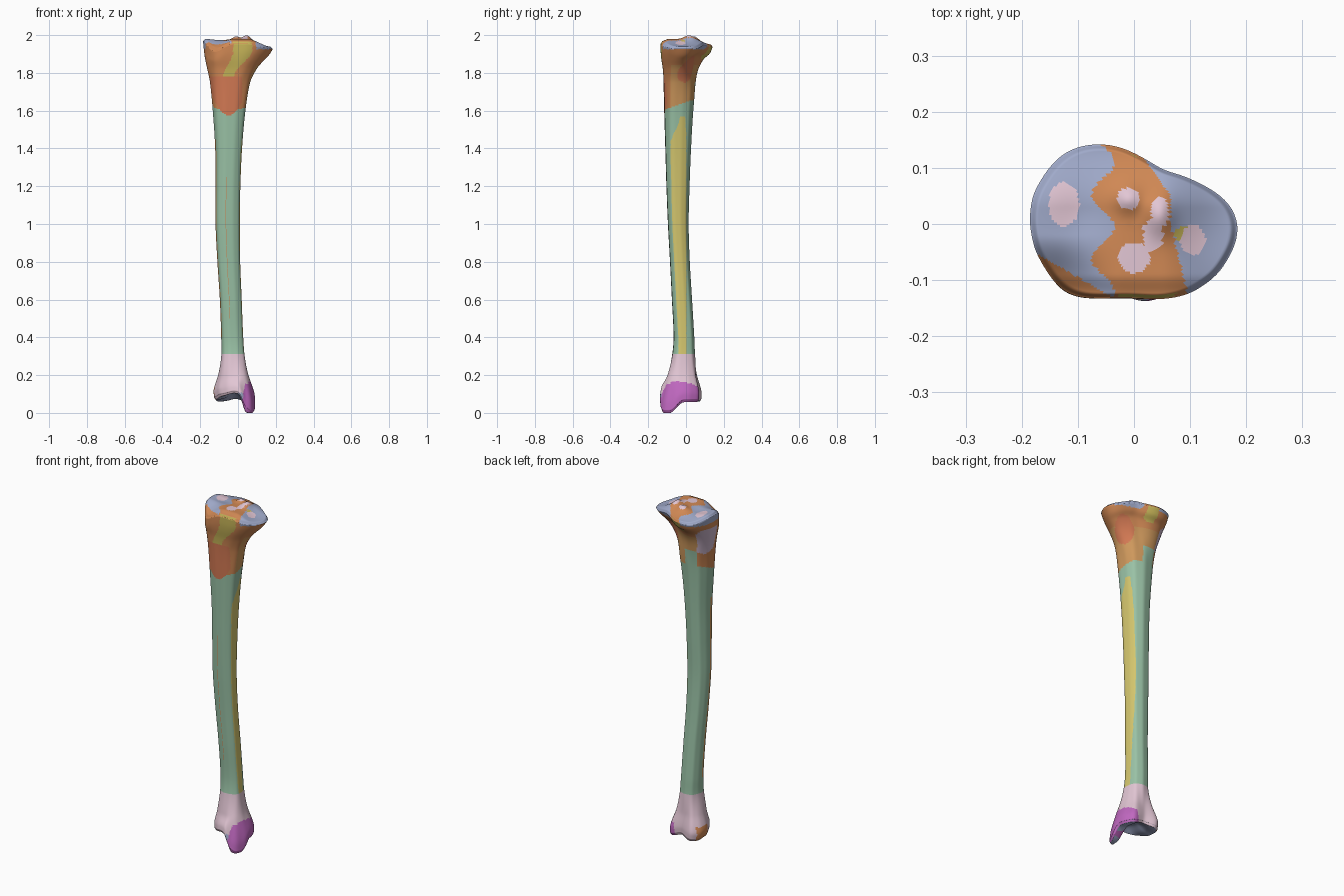
import bpy, bmesh, math

cube = bpy.data.objects.get("Cube")
if cube:
    bpy.data.objects.remove(cube, do_unlink=True)

SIDES, RINGS, CAP = 160, 280, 36
BASE, RIM = 0.08, 1.94

# Flat colours as display RGB
COLOURS = {
    "shaft_green": (154, 194, 166), "strip_yellow": (212, 198, 110),
    "tubercle_olive": (198, 180, 88), "head_orange": (208, 136, 84),
    "tuberosity_rust": (212, 122, 84), "neck_tan": (206, 152, 92),
    "joint_blue": (160, 170, 202), "ankle_pink": (226, 198, 212),
    "ankle_purple": (192, 104, 192), "facet_lavender": (206, 184, 206),
}
NAMES = list(COLOURS)

# Bounds of the bone by height: z, x min, x max, y min, y max
BOUNDS = [
    (.08, -.127, .092, -.140, .088), (.12, -.130, .088, -.132, .088),
    (.2, -.108, .056, -.1, .065), (.3, -.09, .036, -.075, .05),
    (.4, -.09, .028, -.066, .045), (.6, -.097, .02, -.075, .033),
    (.8, -.11, .012, -.085, .021), (1, -.12, .01, -.096, .015),
    (1.2, -.12, .013, -.104, .02), (1.4, -.122, .022, -.11, .028),
    (1.6, -.135, .04, -.116, .04), (1.75, -.15, .066, -.12, .055),
    (1.82, -.164, .1, -.124, .068), (1.87, -.176, .14, -.132, .095),
    (1.9, -.181, .163, -.135, .125), (1.94, -.186, .186, -.135, .143),
]

# Cross-sections in a unit box
FOOT = [(.35, -1), (.8, -.85), (1, -.3), (.95, .35), (.68, .85), (0, .75),
        (-.6, 1), (-.96, .6), (-1, .12), (-.72, -.5), (-.3, -.8)]
SHAFT = [(-.3, -1), (.45, -.95), (.92, -.65), (1, -.35), (.94, .25),
         (.72, .75), (.1, 1), (-.6, .85), (-.9, .3), (-1, -.2), (-.8, -.75)]
HEAD = [(-1, 0), (-.97, .35), (-.81, .7), (-.65, .91), (-.43, 1), (-.16, .98),
        (.11, .8), (.27, .66), (.49, .58), (.76, .4), (.92, .22), (1, -.03),
        (.97, -.3), (.81, -.67), (.54, -.93), (.27, -1), (0, -.97),
        (-.54, -.98), (-.7, -.88), (-.84, -.62), (-.95, -.36)]

# Pink spots on the knee surface: centre and radii
SPOTS = [(-.125, .035, .027, .039), (-.01, .045, .02, .02), (.105, -.028, .022, .027),
         (.046, .02, .016, .028), (.034, -.02, .018, .03), (.0, -.06, .028, .028)]


def smooth(a, b, v):
    t = min(max((v - a) / (b - a), 0), 1)
    return t * t * (3 - 2 * t)


def bump(x, y, cx, cy, rx, ry):
    return math.exp(-((x - cx) / rx) ** 2 - ((y - cy) / ry) ** 2)


def radii(points):
    """Distance from the centre to the outline at every ring angle."""
    result = []
    for k in range(SIDES):
        a = math.tau * k / SIDES
        dx, dy = math.cos(a), math.sin(a)
        for (ax, ay), (bx, by) in zip(points, points[1:] + points[:1]):
            ca, cb = dx * ay - dy * ax, dx * by - dy * bx
            if ca * cb <= 0 and ca != cb:
                t = ca / (ca - cb)
                r = (ax + (bx - ax) * t) * dx + (ay + (by - ay) * t) * dy
                if r > 0:
                    result.append(r)
                    break
    for _ in range(15):
        result = [(result[i - 1] + 2 * result[i] + result[(i + 1) % SIDES]) / 4
                  for i in range(SIDES)]
    return result


FOOT_R, SHAFT_R, HEAD_R = radii(FOOT), radii(SHAFT), radii(HEAD)


def bounds(z):
    """Hermite interpolation of the bounds at a height."""
    i = max(k for k in range(len(BOUNDS) - 1) if BOUNDS[k][0] <= max(z, BASE))
    p, q = BOUNDS[i], BOUNDS[i + 1]
    o, n = BOUNDS[max(i - 1, 0)], BOUNDS[min(i + 2, len(BOUNDS) - 1)]
    d = q[0] - p[0]
    t = (z - p[0]) / d
    out = []
    for c in range(1, 5):
        m0 = (q[c] - o[c]) / (q[0] - o[0]) * d
        m1 = (n[c] - p[c]) / (n[0] - p[0]) * d
        s = t * t * (3 - 2 * t)
        out.append(p[c] * (1 - s) + q[c] * s
                   + m0 * t * (1 - t) ** 2 - m1 * t * t * (1 - t))
    return out


def section(z):
    x0, x1, y0, y1 = bounds(z)
    low, high = 1 - smooth(.1, .32, z), smooth(1.65, 1.9, z)
    pts = []
    for k in range(SIDES):
        a = math.tau * k / SIDES
        r = (FOOT_R[k] * low + HEAD_R[k] * high + SHAFT_R[k] * (1 - low - high))
        pts.append(((x0 + x1) / 2 + (x1 - x0) / 2 * r * math.cos(a),
                    (y0 + y1) / 2 + (y1 - y0) / 2 * r * math.sin(a)))
    return pts


def plateau(x, y):
    """Height of the knee surface: sloping, two dishes, two central spines."""
    h = 1.98 - .04 * smooth(.05, .18, x) - .03 * smooth(.03, .14, y)
    h -= .045 * smooth(.02, .14, -x) * smooth(.02, .12, -y)
    h -= .012 * smooth(.09, .13, -y)
    h -= .012 * bump(x, y, -.09, .02, .05, .06) + .008 * bump(x, y, .11, -.02, .05, .06)
    return h + .02 * bump(x, y, .046, .015, .025, .035) + .015 * bump(x, y, -.01, .045, .025, .025)


def sole(x, y):
    """Height of the ankle surface: an arch beside a hanging inner lobe."""
    inner = smooth(.0, .045, x)
    front = 1 - smooth(-.09, -.01, y)
    return (.07 + .035 * bump(x, y, -.015, -.04, .045, .1)
            - .014 * inner - .058 * inner * front
            + (1 - inner) * (.016 * front - .01 * smooth(.0, .06, y))
            + .03 * inner * smooth(.115, .15, -y))


def knee_colour(x, y):
    for cx, cy, rx, ry in SPOTS:
        if ((x - cx) / rx) ** 2 + ((y - cy) / ry) ** 2 < 1:
            return "ankle_pink"
    if math.hypot(x - .087, y + .018) < .014:
        return "tubercle_olive"
    right = .065 - (.25 * y if y < 0 else .7 * max(y - .05, 0))
    left = -.055 + .02 * math.cos(math.tau * (y - .11) / .115)
    if x > right or (x < left and y > -.055 - .57 * (x + .17)):
        return "joint_blue"
    return "head_orange"


def ankle_colour(x, y, z, n):
    edge = .022 + .15 * max(z - .06, 0)
    if n.z < -.7 or (z < .105 and -.015 < x < edge and y < 0):
        return "joint_blue"
    if x > edge and z < .166 - 3 * (y + .035) ** 2:
        return "ankle_purple"
    if z < .14 and n.x < -.45 and -.02 < y < .06:
        return "head_orange"
    return "ankle_pink"


def skin_colour(x, y, z, n):
    """Colour name of the face at a point with normal n."""
    if z < .31:
        return ankle_colour(x, y, z, n)
    # Front and back tubercles below the knee rim
    mid = -.05 + .075 * smooth(1.78, 1.92, z)
    if z > 1.78 and n.y < -.2 and n.z < .6 and abs(x - mid) < .03 + .02 * smooth(1.8, 1.92, z):
        return "tubercle_olive"
    if 1.87 < z < 1.97 and n.z < .4 and y > .08 and abs(x + .025) < .03:
        return "tubercle_olive"
    if z > 1.925 or (z > 1.9 and n.z > .6):
        return knee_colour(x, y)
    if 1.73 + 12 * (y - .01) ** 2 < z < 1.89 and n.x < -.4 and -.04 < y < .075:
        return "facet_lavender"
    # Tuberosity, inner patch and neck
    if 1.575 + 14 * (x + .05) ** 2 < z < 1.78 and n.y < -.1 and y < -.06 and x < .022:
        return "tuberosity_rust"
    across = (y - x) / math.sqrt(2) + .045
    if n.x + n.y > .4 and (across / .05) ** 2 + ((z - 1.82) / .07) ** 2 < 1:
        return "tuberosity_rust"
    if z > 1.84:
        return "head_orange"
    if z > 1.645 + .35 * min(y, .02):
        if n.x < -.4 or n.y < -.5:
            return "head_orange"
        if z > 1.75 or n.y < .2 or not -.1 < x < -.025:
            return "neck_tan"
    # Shaft strip on the inner face and thin muscle lines
    x0, x1, y0, y1 = bounds(z)
    back = .002 - .006 * smooth(1.45, 1.57, z)
    front = -.04 - .042 * smooth(.35, .95, z) + .05 * smooth(1.42, 1.57, z)
    if z < 1.57 and n.x > .3 and n.y > -.5 and front < y < back:
        return "strip_yellow"
    angle = math.atan2((y - (y0 + y1) / 2) / (y1 - y0), (x - (x0 + x1) / 2) / (x1 - x0))
    if .4 < z < 1.45 and -2.98 < angle < -2.68:
        return "neck_tan"
    if .5 < z < 1.25 and abs(angle + 1.72) < .02:
        return "head_orange"
    return "shaft_green"


# Bone surface as stacked rings, closed by two sculpted end caps
bm = bmesh.new()
rings = []


def add_ring(points):
    rings.append([bm.verts.new(p) for p in points])


def cap_rings(z, height, order):
    outline = section(z)
    cx = sum(p[0] for p in outline) / SIDES
    cy = sum(p[1] for p in outline) / SIDES
    for k in order:
        s = math.cos(math.pi / 2 * k / CAP) ** .9
        pts = [(cx + (x - cx) * s, cy + (y - cy) * s) for x, y in outline]
        drop = .012 * smooth(.93, 1, s)
        add_ring([(x, y, height(x, y) + (drop if z < 1 else -drop)) for x, y in pts])


cap_rings(BASE, sole, range(CAP - 1, 0, -1))
for i in range(RINGS + 1):
    z = BASE + (RIM - BASE) * i / RINGS
    foot, head = 1 - smooth(BASE, .2, z), smooth(1.82, RIM, z)
    add_ring([(x, y, z + foot * (sole(x, y) + .012 - BASE)
               + head * (plateau(x, y) - .012 - RIM)) for x, y in section(z)])
cap_rings(RIM, plateau, range(1, CAP))

for a, b in zip(rings, rings[1:]):
    for k in range(SIDES):
        j = (k + 1) % SIDES
        bm.faces.new((a[k], a[j], b[j], b[k]))
bm.faces.new(rings[0][::-1])
bm.faces.new(rings[-1])
bm.normal_update()
for f in bm.faces:
    f.smooth = True
    c = f.calc_center_median()
    f.material_index = NAMES.index(skin_colour(c.x, c.y, c.z, f.normal))

mesh = bpy.data.meshes.new("leg_bone")
bm.to_mesh(mesh)
bm.free()
bone = bpy.data.objects.new("leg_bone", mesh)
bpy.context.collection.objects.link(bone)

for name, rgb in COLOURS.items():
    colour = [((c / 255 + .055) / 1.055) ** 2.4 for c in rgb] + [1]
    mat = bpy.data.materials.new(name)
    mat.use_nodes = True
    mat.diffuse_color = colour
    mat.node_tree.nodes["Principled BSDF"].inputs["Base Color"].default_value = colour
    mesh.materials.append(mat)
